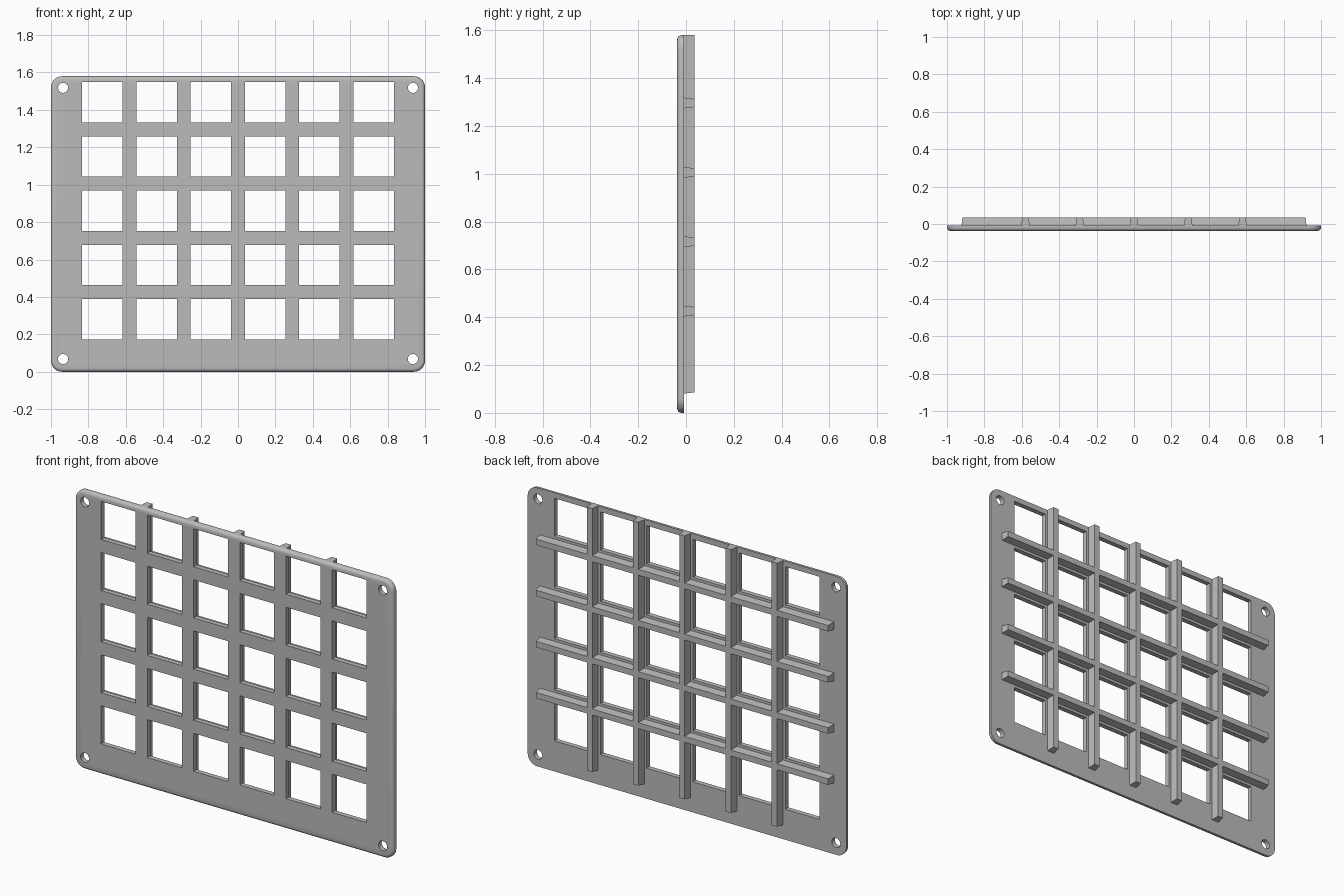
import bpy, bmesh, math
from mathutils import Matrix, Vector

cube = bpy.data.objects.get("Cube")
if cube:
    bpy.data.objects.remove(cube, do_unlink=True)

grey = bpy.data.materials.new("plain grey")
grey.use_nodes = True
grey.diffuse_color = (0.5, 0.5, 0.5, 1)
grey.node_tree.nodes["Principled BSDF"].inputs["Base Color"].default_value = (0.5, 0.5, 0.5, 1)

HEIGHT = 1.58
FRONT, BACK, RIB_TOP = -0.037, -0.009, 0.036
PITCH, WINDOW = 0.29, 0.216
COLUMNS = [PITCH * (i - 2.5) for i in range(6)]
ROWS = [0.281 + PITCH * i for i in range(5)]


def make_object(name, bm):
    bmesh.ops.recalc_face_normals(bm, faces=bm.faces)
    mesh = bpy.data.meshes.new(name)
    bm.to_mesh(mesh)
    bm.free()
    mesh.materials.append(grey)
    obj = bpy.data.objects.new(name, mesh)
    bpy.context.collection.objects.link(obj)
    return obj


def rounded_ring(bm, y, inset, radius=0.06, steps=8):
    """Rounded rectangle outline at depth y."""
    ring = []
    r = radius - inset
    for k, (sx, sz) in enumerate([(1, 1), (-1, 1), (-1, -1), (1, -1)]):
        cx, cz = sx * (1 - radius), HEIGHT / 2 + sz * (HEIGHT / 2 - radius)
        for i in range(steps + 1):
            a = math.pi / 2 * (k + i / steps)
            ring.append(bm.verts.new((cx + r * math.cos(a), y, cz + r * math.sin(a))))
    return ring


def drafted_rib(name, x0, x1, z0, z1, draft, top_draft):
    """Bar on the back of the plate, narrowing away from it."""
    bm = bmesh.new()
    rings = []
    for y, d, t in [(BACK - 0.004, 0, 0), (RIB_TOP, draft, top_draft)]:
        rings.append([bm.verts.new((x, y, z)) for x, z in
                      [(x0 + d, z0 + d), (x1 - d, z0 + d), (x1 - d, z1 - t), (x0 + d, z1 - t)]])
    bm.faces.new(rings[0])
    bm.faces.new(rings[1])
    for i in range(4):
        j = (i + 1) % 4
        bm.faces.new((rings[0][i], rings[0][j], rings[1][j], rings[1][i]))
    return make_object(name, bm)


# Plate with rounded corners and a rounded front edge
bm = bmesh.new()
fillet = 0.018
rings = [rounded_ring(bm, BACK, 0)]
for i in range(5):
    a = math.pi / 2 * i / 4
    rings.append(rounded_ring(bm, FRONT + fillet * (1 - math.sin(a)), fillet * (1 - math.cos(a))))
for a, b in zip(rings, rings[1:]):
    for i in range(len(a)):
        j = (i + 1) % len(a)
        bm.faces.new((a[i], a[j], b[j], b[i]))
bm.faces.new(rings[0])
bm.faces.new(rings[-1])
plate = make_object("grid_plate", bm)

# Cutter: square windows and corner screw holes
bm = bmesh.new()
for x in COLUMNS:
    for z in ROWS:
        place = Matrix.Translation((x, -0.02, z)) @ Matrix.Diagonal((WINDOW, 0.2, WINDOW, 1))
        bmesh.ops.create_cube(bm, size=1, matrix=place)
for x in (-0.935, 0.935):
    for z in (0.068, HEIGHT - 0.062):
        place = Matrix.Translation((x, -0.02, z)) @ Matrix.Rotation(math.pi / 2, 4, "X")
        bmesh.ops.create_cone(bm, cap_ends=True, segments=24, radius1=0.027, radius2=0.027,
                              depth=0.2, matrix=place)
cutter = make_object("hole_cutter", bm)
cutter.hide_render = True

bpy.context.view_layer.objects.active = plate
plate.select_set(True)
cut = plate.modifiers.new("holes", "BOOLEAN")
cut.operation = "DIFFERENCE"
cut.solver = "EXACT"
cut.object = cutter
bpy.ops.object.modifier_apply(modifier=cut.name)
bpy.data.objects.remove(cutter, do_unlink=True)
bpy.ops.object.shade_smooth_by_angle(angle=math.radians(30))

# Upright ribs between the columns of windows
for i in range(5):
    x = PITCH * (i - 2)
    drafted_rib(f"upright_rib_{i + 1}", x - 0.023, x + 0.023, 0.08, HEIGHT, 0.006, 0)

# Cross ribs between the rows of windows
for i in range(4):
    z = ROWS[i] + PITCH / 2
    drafted_rib(f"cross_rib_{i + 1}", -0.923, 0.923, z - 0.023, z + 0.023, 0.006, 0.006)
